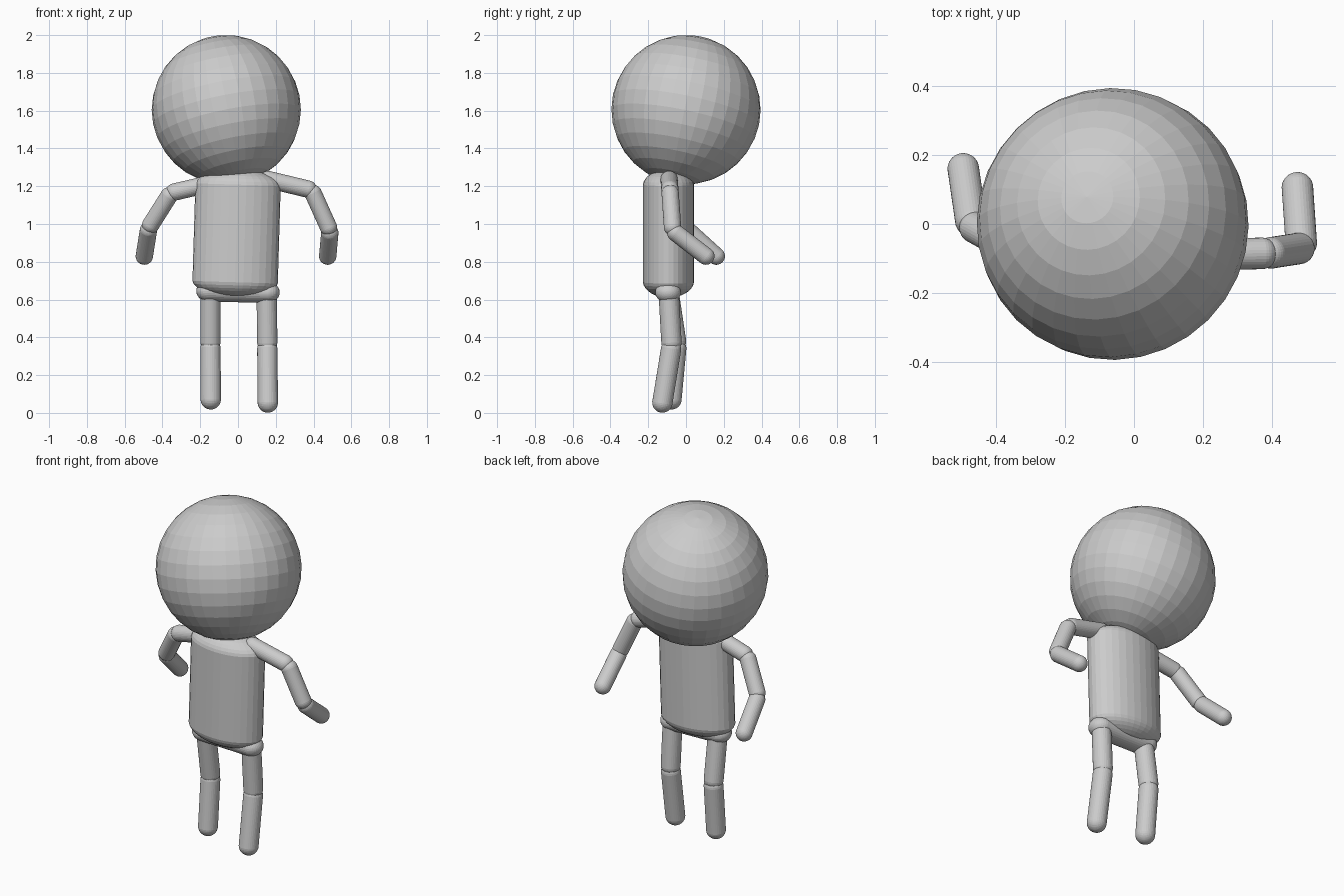
import bpy
import bmesh
from mathutils import Vector, Matrix

cube = bpy.data.objects.get("Cube")
if cube:
    bpy.data.objects.remove(cube, do_unlink=True)

grey = bpy.data.materials.new("plain grey")
grey.use_nodes = True
GREY = (0.6, 0.6, 0.6, 1)
grey.diffuse_color = GREY
grey.node_tree.nodes["Principled BSDF"].inputs["Base Color"].default_value = GREY


def finish(name, bm):
    mesh = bpy.data.meshes.new(name)
    bm.to_mesh(mesh)
    bm.free()
    mesh.materials.append(grey)
    obj = bpy.data.objects.new(name, mesh)
    bpy.context.collection.objects.link(obj)
    return obj


def capsule(name, a, b, rx, ry=None, cap=None):
    """Rounded cylinder whose cap centres are a and b."""
    a, b = Vector(a), Vector(b)
    ry, cap = ry or rx, cap or rx
    axis = b - a
    bm = bmesh.new()
    # an odd ring count leaves a middle band that stretches into the side wall
    bmesh.ops.create_uvsphere(bm, u_segments=32, v_segments=17, radius=1)
    for v in bm.verts:
        end = axis.length / 2 * (1 if v.co.z > 0 else -1)
        v.co = Vector((v.co.x * rx, v.co.y * ry, v.co.z * cap + end))
    turn = Vector((0, 0, 1)).rotation_difference(axis)
    bm.transform(Matrix.Translation((a + b) / 2) @ turn.to_matrix().to_4x4())
    return finish(name, bm)


def limb(names, joints, radius, gap=0.02):
    """Chain of capsules, pulled apart a little so each joint shows a groove."""
    pts = [Vector(p) for p in joints]
    for i, name in enumerate(names):
        a, b = pts[i], pts[i + 1]
        step = (b - a).normalized() * gap
        last = i == len(names) - 1
        capsule(name, a + step, b if last else b - step, radius)


# Head: a ball with its pole tipped back and to the side
bm = bmesh.new()
bmesh.ops.create_uvsphere(bm, u_segments=32, v_segments=16, radius=0.395)
tip = Vector((0, 0, 1)).rotation_difference(Vector((-0.19, 0.2, 0.96)))
bm.transform(Matrix.Translation((-0.062, 0, 1.605)) @ tip.to_matrix().to_4x4())
finish("head", bm)

# Body: flattened capsule leaning slightly, and a bar for the hips
capsule("torso", (-0.015, -0.093, 0.7), (0, -0.093, 1.2), 0.227, 0.136, 0.09)
capsule("hips", (-0.155, -0.095, 0.645), (0.155, -0.095, 0.638), 0.056, 0.068, 0.066)

# Arms
arm = ["shoulder", "upper_arm", "forearm"]
limb(["left_" + n for n in arm],
     [(0.14, -0.09, 1.24), (0.39, -0.085, 1.18), (0.487, -0.07, 0.965), (0.475, 0.105, 0.83)], 0.046)
limb(["right_" + n for n in arm],
     [(-0.14, -0.09, 1.215), (-0.355, -0.07, 1.165), (-0.472, -0.005, 0.98), (-0.496, 0.16, 0.83)], 0.046)

# Legs
leg = ["thigh", "shin"]
limb(["left_" + n for n in leg],
     [(0.152, -0.092, 0.64), (0.155, -0.076, 0.356), (0.158, -0.125, 0.055)], 0.054)
limb(["right_" + n for n in leg],
     [(-0.146, -0.092, 0.64), (-0.146, -0.05, 0.36), (-0.144, -0.077, 0.072)], 0.054)
